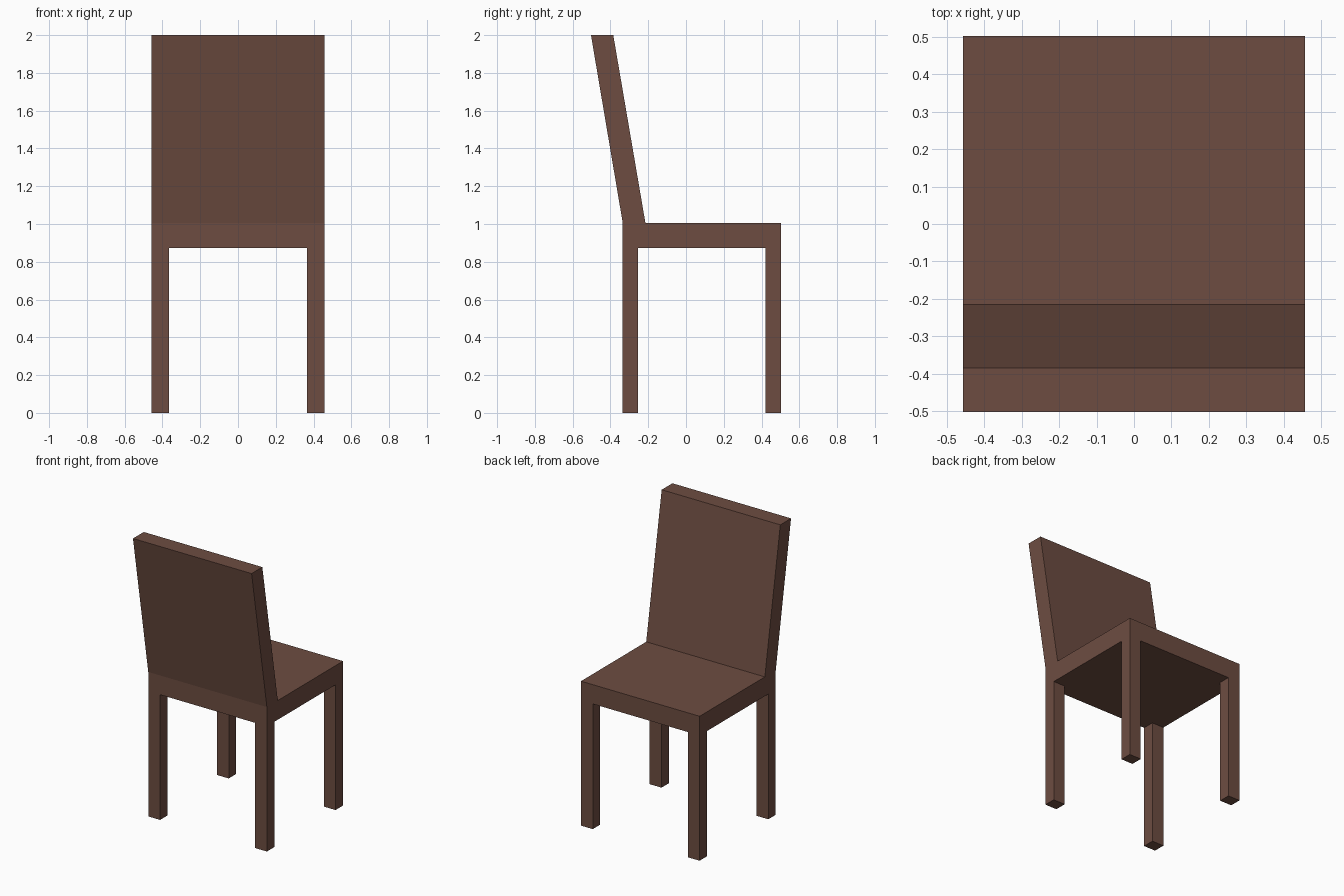
import bpy

if "Cube" in bpy.data.objects:
    bpy.data.objects.remove(bpy.data.objects["Cube"])

# Single brown wood colour
wood = bpy.data.materials.new("brown wood")
wood.diffuse_color = (0.153, 0.073, 0.053, 1.0)
wood.use_nodes = True
wood.node_tree.nodes["Principled BSDF"].inputs["Base Color"].default_value = wood.diffuse_color

HALF_W = 0.457           # half width of the chair
REAR, FRONT = -0.335, 0.503   # y extent of the seat
SEAT_LOW, SEAT_TOP = 0.872, 1.006


def prism(name, x0, x1, profile):
    """Extrude a four-point (y, z) profile from x0 to x1."""
    n = len(profile)
    verts = [(x, y, z) for x in (x0, x1) for y, z in profile]
    faces = [tuple(reversed(range(n))), tuple(range(n, 2 * n))]
    faces += [(i, (i + 1) % n, (i + 1) % n + n, i + n) for i in range(n)]
    mesh = bpy.data.meshes.new(name)
    mesh.from_pydata(verts, [], faces)
    mesh.materials.append(wood)
    obj = bpy.data.objects.new(name, mesh)
    bpy.context.collection.objects.link(obj)
    return obj


def rect(y0, y1, z0, z1):
    return [(y0, z0), (y1, z0), (y1, z1), (y0, z1)]


# Seat slab
prism("seat", -HALF_W, HALF_W, rect(REAR, FRONT, SEAT_LOW, SEAT_TOP))

# Backrest leaning outwards, cut level at top and bottom
prism("backrest", -HALF_W, HALF_W,
      [(REAR, SEAT_TOP), (-0.215, SEAT_TOP), (-0.385, 2.0), (-0.503, 2.0)])

# Four legs flush with the seat corners
LEG_W, LEG_D = 0.091, 0.082
for side, x in (("left", -HALF_W), ("right", HALF_W - LEG_W)):
    for end, y in (("backrest_end", REAR), ("seat_end", FRONT - LEG_D)):
        prism(f"{side}_{end}_leg", x, x + LEG_W, rect(y, y + LEG_D, 0.0, SEAT_LOW))
